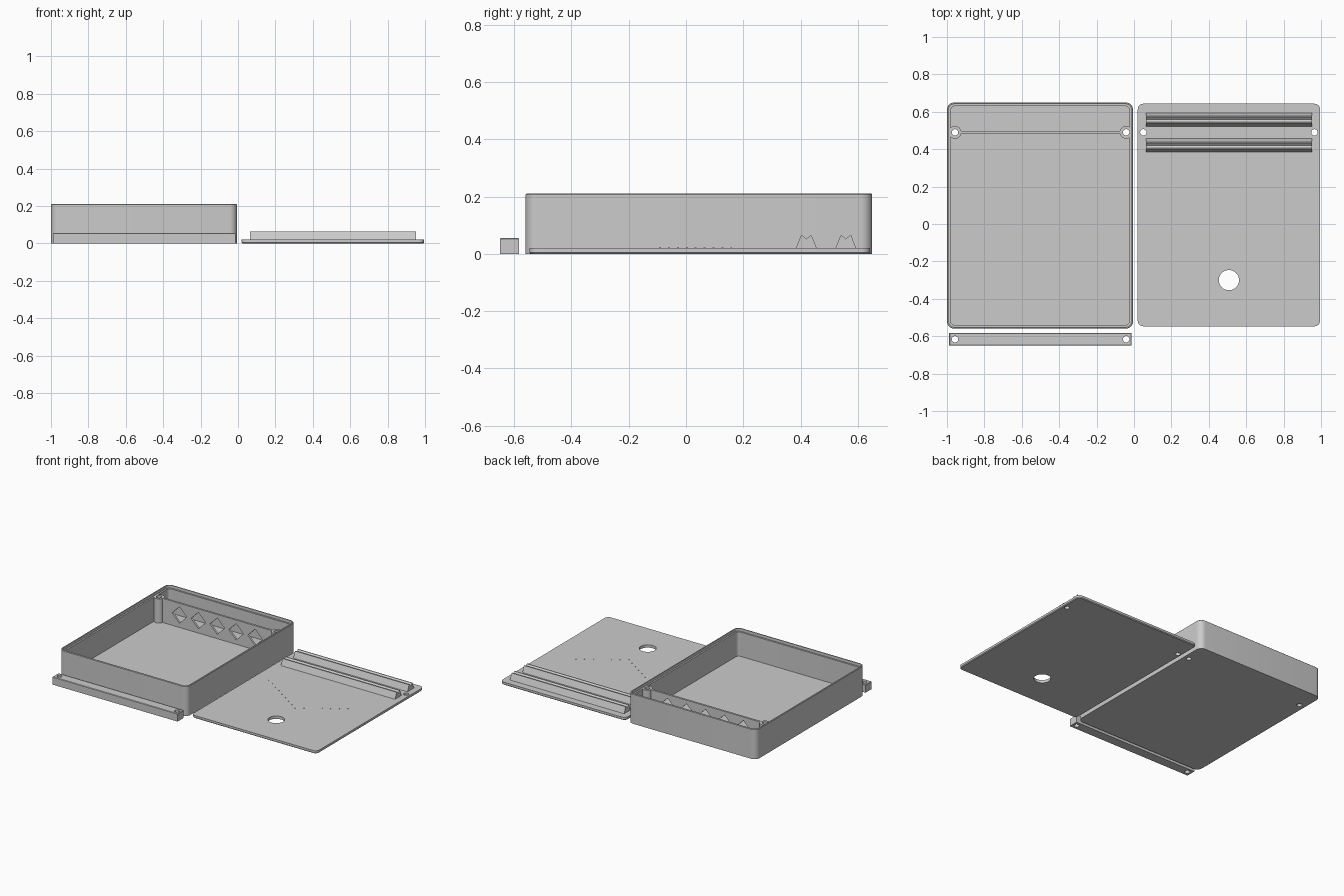
import bpy, bmesh, math
from mathutils import Vector, Matrix

if "Cube" in bpy.data.objects:
    bpy.data.objects.remove(bpy.data.objects["Cube"], do_unlink=True)

grey = bpy.data.materials.new("plain grey")
grey.use_nodes = True
grey.diffuse_color = (0.6, 0.6, 0.6, 1)
grey.node_tree.nodes["Principled BSDF"].inputs["Base Color"].default_value = (0.6, 0.6, 0.6, 1)


def prism(name, outline, sweep):
    """Solid made by sweeping a closed outline of 3D points along a vector."""
    bm = bmesh.new()
    face = bm.faces.new([bm.verts.new(p) for p in outline])
    moved = bmesh.ops.extrude_face_region(bm, geom=[face])["geom"]
    bmesh.ops.translate(bm, vec=Vector(sweep),
                        verts=[v for v in moved if isinstance(v, bmesh.types.BMVert)])
    bmesh.ops.recalc_face_normals(bm, faces=bm.faces)
    mesh = bpy.data.meshes.new(name)
    bm.to_mesh(mesh)
    bm.free()
    mesh.materials.append(grey)
    obj = bpy.data.objects.new(name, mesh)
    bpy.context.collection.objects.link(obj)
    return obj


def slab(name, x0, x1, y0, y1, z0, z1, radius=0.0, steps=8):
    """Upright block with rounded vertical corners."""
    if radius == 0:
        pts = [(x0, y0, z0), (x1, y0, z0), (x1, y1, z0), (x0, y1, z0)]
    else:
        r, pts = radius, []
        centres = [(x1 - r, y1 - r), (x0 + r, y1 - r), (x0 + r, y0 + r), (x1 - r, y0 + r)]
        for q, (cx, cy) in enumerate(centres):
            for i in range(steps + 1):
                a = (q + i / steps) * math.pi / 2
                pts.append((cx + r * math.cos(a), cy + r * math.sin(a), z0))
    return prism(name, pts, (0, 0, z1 - z0))


def rod(name, x, y, z0, z1, radius, sides=32):
    turn = 2 * math.pi / sides
    return prism(name, [(x + radius * math.cos(i * turn), y + radius * math.sin(i * turn), z0)
                        for i in range(sides)], (0, 0, z1 - z0))


def combine(obj, others, operation="DIFFERENCE"):
    """Apply booleans to an object, then drop the helper solids."""
    for other in others:
        other.hide_render = True
        mod = obj.modifiers.new("cut", "BOOLEAN")
        mod.operation, mod.solver, mod.object = operation, "EXACT", other
    bake(obj)
    for other in others:
        bpy.data.objects.remove(other, do_unlink=True)


def bake(obj):
    graph = bpy.context.evaluated_depsgraph_get()
    graph.update()
    mesh = bpy.data.meshes.new_from_object(obj.evaluated_get(graph))
    obj.modifiers.clear()
    obj.data = mesh


def chamfer(obj, z, size):
    """Bevel the outline edges lying at one height."""
    bm = bmesh.new()
    bm.from_mesh(obj.data)
    edges = [e for e in bm.edges if all(abs(v.co.z - z) < 1e-4 for v in e.verts)]
    bmesh.ops.bevel(bm, geom=edges, offset=size, segments=1, affect="EDGES")
    bm.to_mesh(obj.data)
    bm.free()


FLOOR, LEDGE, TOP = 0.02, 0.19, 0.21
POST_X, POST_Y, HOLE = (-0.957, -0.042), 0.49, 0.017
MID = sum(POST_X) / 2

# Open box with a stepped rim that takes the lid
box = slab("box_shell", -1, -0.005, -0.56, 0.65, 0, TOP, 0.04)
chamfer(box, TOP, 0.003)
combine(box, [slab("cavity", -0.98, -0.025, -0.54, 0.63, FLOOR, 0.3, 0.022),
              slab("recess", -0.991, -0.014, -0.551, 0.641, LEDGE, 0.3, 0.032)])
combine(box, [rod("bore", x, POST_Y, -0.1, 0.3, HOLE) for x in POST_X])

# Screw posts inside the box
for side, x in zip(("right", "left"), POST_X):
    post = rod(side + "_screw_post", x, POST_Y, FLOOR - 0.005, LEDGE, 0.034)
    combine(post, [rod("bore", x, POST_Y, -0.1, 0.3, HOLE)])

# Thin divider with diamond openings
divider = slab("divider_wall", POST_X[0] + 0.025, POST_X[1] - 0.025,
               POST_Y - 0.007, POST_Y + 0.007, FLOOR - 0.005, LEDGE)
diamonds = []
for i in range(-2, 3):
    cx, cz, h = MID + i * 0.147, 0.108, 0.057
    diamonds.append(prism("diamond", [(cx - h, 0.4, cz), (cx, 0.4, cz - h),
                                      (cx + h, 0.4, cz), (cx, 0.4, cz + h)], (0, 0.2, 0)))
combine(divider, diamonds)

# Lid lying face down, with two screw holes and a cable hole
LID_MID = 0.5075
lid = slab("lid_plate", 0.02, 0.995, -0.547, 0.643, 0, FLOOR, 0.03)
chamfer(lid, 0, 0.005)
combine(lid, [rod("bore", LID_MID + s * 0.4575, POST_Y, -0.1, 0.1, HOLE) for s in (-1, 1)]
        + [rod("cable_bore", LID_MID, -0.3, -0.1, 0.1, 0.054, 48)])

# Grooved ridges on the lid
profile = [(-0.036, 0), (-0.019, 0.043), (-0.013, 0.043), (0, 0.032),
           (0.013, 0.043), (0.019, 0.043), (0.036, 0)]
for name, y in (("front_ridge", 0.42), ("rear_ridge", 0.558)):
    prism(name, [(0.065, y + dy, FLOOR + dz) for dy, dz in profile], (0.887, 0, 0))

# Tiny nubs in a V across the lid
for i in range(-8, 9):
    rod("lid_nub", LID_MID + i * 0.047, -0.09 + abs(i) * 0.031, FLOOR, FLOOR + 0.002, 0.004, 6)

# Clamp bar in front of the box
bar = slab("clamp_bar", -0.988, -0.014, -0.65, -0.583, 0, 0.055)
chamfer(bar, 0.055, 0.003)
combine(bar, [rod("bore", x, -0.616, -0.1, 0.1, HOLE) for x in POST_X])

# Smooth rounded corners and bores, keep hard edges
bpy.ops.object.select_all(action="DESELECT")
for obj in bpy.context.scene.objects:
    if obj.type == "MESH":
        obj.select_set(True)
        bpy.context.view_layer.objects.active = obj
bpy.ops.object.shade_smooth_by_angle(angle=math.radians(30))
